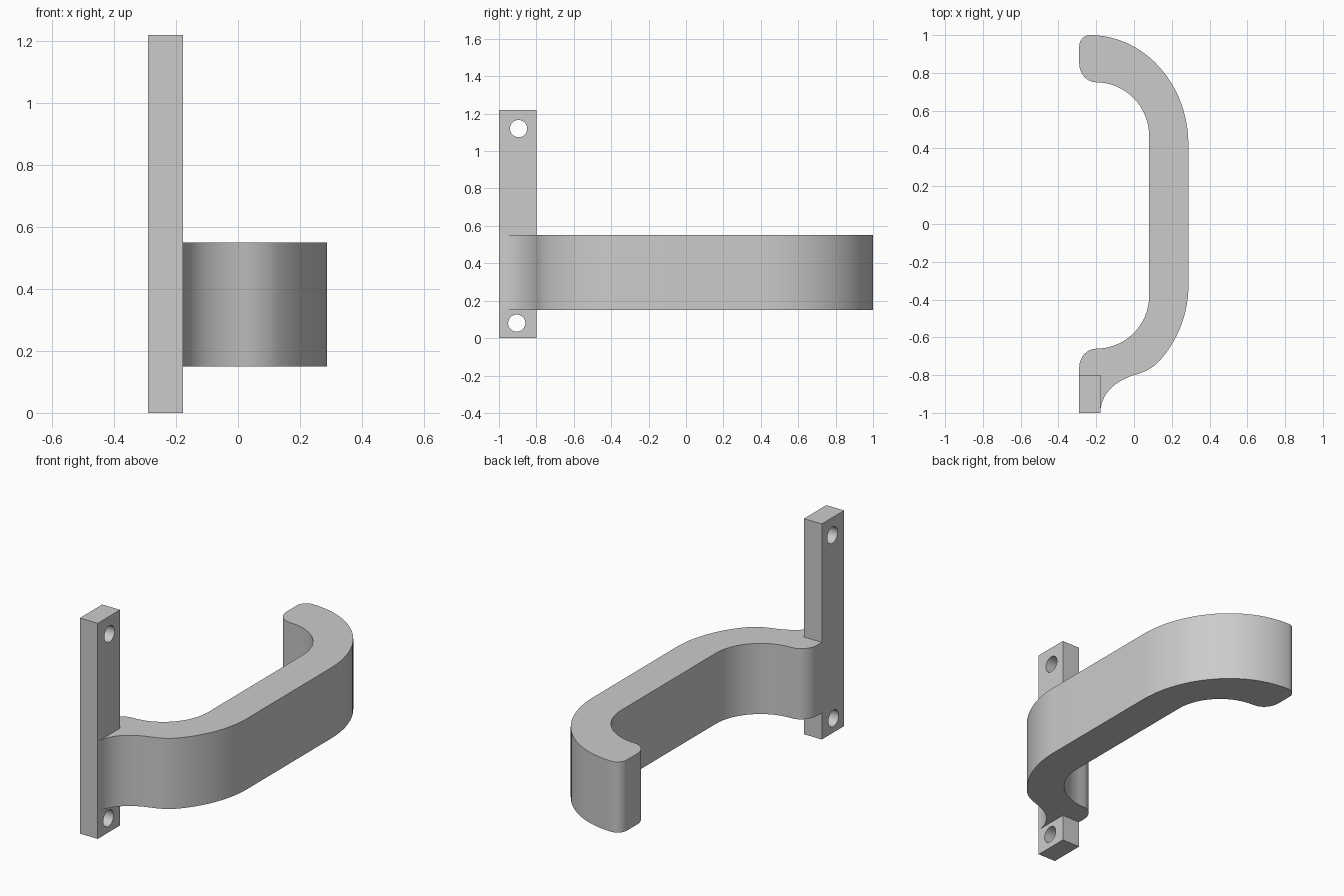
import bpy, bmesh, math
from mathutils import Vector
from mathutils.geometry import interpolate_bezier

cube = bpy.data.objects.get("Cube")
if cube:
    bpy.data.objects.remove(cube, do_unlink=True)

grey = bpy.data.materials.new("plain grey")
grey.use_nodes = True
grey.diffuse_color = (0.6, 0.6, 0.6, 1)
grey.node_tree.nodes["Principled BSDF"].inputs["Base Color"].default_value = grey.diffuse_color


def add_object(name, bm):
    bmesh.ops.recalc_face_normals(bm, faces=bm.faces)
    mesh = bpy.data.meshes.new(name)
    bm.to_mesh(mesh)
    bm.free()
    mesh.materials.append(grey)
    obj = bpy.data.objects.new(name, mesh)
    bpy.context.collection.objects.link(obj)
    return obj


def extrude_outline(name, points, z0, z1):
    bm = bmesh.new()
    face = bm.faces.new([bm.verts.new((x, y, z0)) for x, y in points])
    top = bmesh.ops.extrude_face_region(bm, geom=[face])["geom"]
    verts = [g for g in top if isinstance(g, bmesh.types.BMVert)]
    bmesh.ops.translate(bm, verts=verts, vec=(0, 0, z1 - z0))
    return add_object(name, bm)


def curve(a, b, c, d, steps=16):
    pts = interpolate_bezier(*[Vector((*p, 0)) for p in (a, b, c, d)], steps + 1)
    return [(p.x, p.y) for p in pts]


def bend(a, corner, b, steps=16):
    """Quarter ellipse from a to b, tangent to the lines through corner."""
    a, corner, b = Vector(a), Vector(corner), Vector(b)
    return curve(a, a.lerp(corner, 0.552), b.lerp(corner, 0.552), b, steps)


# Curved arm: inner side, rounded tip, outer side, fillet into the plate
segments = [
    [(-0.29, -0.8)],
    bend((-0.29, -0.76), (-0.29, -0.66), (-0.20, -0.66), 8),
    bend((-0.20, -0.66), (0.08, -0.66), (0.08, -0.38)),
    bend((0.08, 0.465), (0.08, 0.75), (-0.20, 0.75)),
    bend((-0.20, 0.75), (-0.29, 0.75), (-0.29, 0.85), 8),
    bend((-0.29, 0.94), (-0.29, 1.0), (-0.233, 1.0), 8),
    bend((-0.233, 1.0), (0.288, 1.0), (0.288, 0.42), 24),
    curve((0.288, -0.33), (0.288, -0.5), (0.21, -0.65), (0.12, -0.74)),
    curve((0.12, -0.74), (0.08, -0.775), (0.04, -0.788), (0, -0.80), 8),
    curve((0, -0.80), (-0.1, -0.832), (-0.178, -0.9), (-0.178, -1.0)),
    [(-0.178, -0.8)],
]
outline = []
for seg in segments:
    outline += [p for p in seg if not outline or math.dist(p, outline[-1]) > 0.0001]
arm = extrude_outline("curved_arm", outline, 0.15, 0.55)

# Upright mounting plate
plate = extrude_outline(
    "mounting_plate",
    [(-0.29, -1), (-0.178, -1), (-0.178, -0.8), (-0.29, -0.8)], 0, 1.22)

# Screw holes through the plate
for y, z in ((-0.895, 1.12), (-0.905, 0.08)):
    bpy.ops.mesh.primitive_cylinder_add(
        vertices=32, radius=0.046, depth=0.4,
        location=(-0.23, y, z), rotation=(0, math.pi / 2, 0))
    cutter = bpy.context.object
    cutter.name = "screw_hole_cutter"
    cutter.data.materials.append(grey)
    mod = plate.modifiers.new("screw_hole", "BOOLEAN")
    mod.operation, mod.solver, mod.object = "DIFFERENCE", "EXACT", cutter
    bpy.ops.object.select_all(action="DESELECT")
    bpy.context.view_layer.objects.active = plate
    plate.select_set(True)
    bpy.ops.object.modifier_apply(modifier=mod.name)
    bpy.data.objects.remove(cutter, do_unlink=True)

# Smooth the bends and keep the edges sharp
for obj in (arm, plate):
    bpy.ops.object.select_all(action="DESELECT")
    bpy.context.view_layer.objects.active = obj
    obj.select_set(True)
    bpy.ops.object.shade_smooth_by_angle(angle=math.radians(30))
